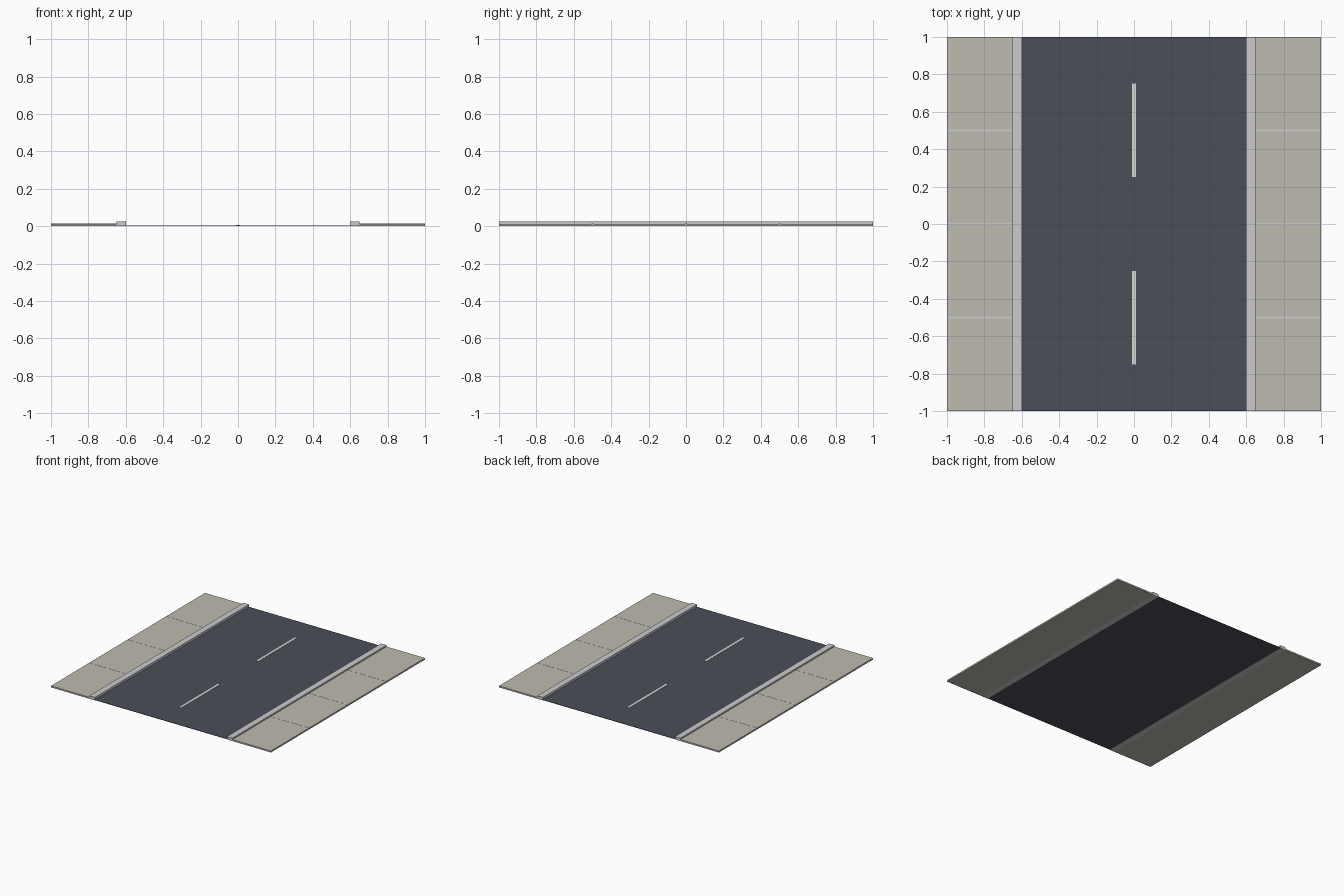
import bpy
import bmesh
from mathutils import Matrix, Vector

cube = bpy.data.objects.get("Cube")
if cube:
    bpy.data.objects.remove(cube, do_unlink=True)


def material(name, r, g, b):
    mat = bpy.data.materials.new(name)
    mat.use_nodes = True
    mat.diffuse_color = (r, g, b, 1)
    mat.node_tree.nodes["Principled BSDF"].inputs["Base Color"].default_value = (r, g, b, 1)
    return mat


asphalt = material("asphalt", 0.07, 0.078, 0.097)
paving = material("paving", 0.52, 0.495, 0.44)
kerbstone = material("kerbstone", 0.60, 0.60, 0.615)
paint = material("road_paint", 0.70, 0.69, 0.67)


def box(name, mat, low, high):
    """Axis-aligned box between two corners."""
    low, high = Vector(low), Vector(high)
    bm = bmesh.new()
    bmesh.ops.create_cube(bm, size=1, matrix=Matrix.LocRotScale(
        (low + high) / 2, None, high - low))
    mesh = bpy.data.meshes.new(name)
    bm.to_mesh(mesh)
    bm.free()
    mesh.materials.append(mat)
    obj = bpy.data.objects.new(name, mesh)
    bpy.context.collection.objects.link(obj)
    return obj


ROAD, KERB, EDGE = 0.6, 0.65, 1.0
ROAD_TOP, WALK_TOP, KERB_TOP = 0.005, 0.0125, 0.025

# Carriageway
box("road", asphalt, (-ROAD, -EDGE, 0.002), (ROAD, EDGE, ROAD_TOP))

# Centre line dashes
for name, y in (("front_dash", -0.5), ("back_dash", 0.5)):
    box(name, paint, (-0.01, y - 0.25, ROAD_TOP - 0.001),
        (0.01, y + 0.25, ROAD_TOP + 0.002))

# Kerbs, pavements and paving joints on both sides
for side, s in (("left", 1), ("right", -1)):
    def span(a, b):
        return sorted((s * a, s * b))

    x0, x1 = span(ROAD, KERB)
    box(side + "_kerb", kerbstone, (x0, -EDGE, 0), (x1, EDGE, KERB_TOP))
    x0, x1 = span(KERB, EDGE)
    box(side + "_pavement", paving, (x0, -EDGE, 0), (x1, EDGE, WALK_TOP))
    for place, y in (("front", -0.5), ("middle", 0), ("back", 0.5)):
        box(f"{side}_{place}_joint", kerbstone, (x0, y - 0.005, WALK_TOP - 0.001),
            (x1, y + 0.005, WALK_TOP + 0.001))
